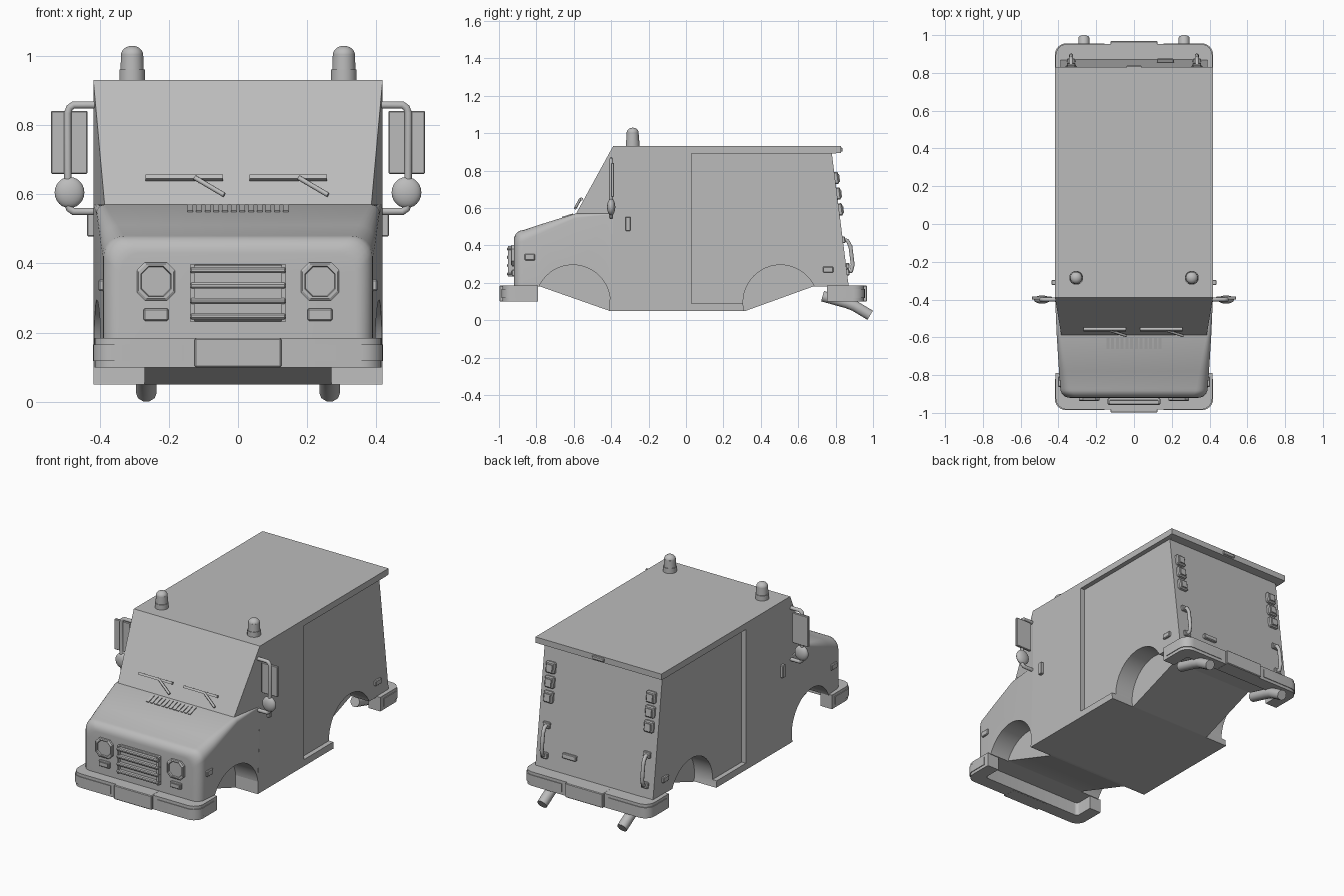
import bpy, bmesh, math
from mathutils import Vector, Matrix

if "Cube" in bpy.data.objects:
    bpy.data.objects.remove(bpy.data.objects["Cube"])

paint = bpy.data.materials.new("plain_grey")
paint.use_nodes = True
GREY = (0.5, 0.5, 0.5, 1)
paint.diffuse_color = GREY
paint.node_tree.nodes["Principled BSDF"].inputs["Base Color"].default_value = GREY
SIDES = (("left", 1), ("right", -1))


def finish(name, bm, smooth=False):
    bmesh.ops.recalc_face_normals(bm, faces=bm.faces)
    me = bpy.data.meshes.new(name)
    bm.to_mesh(me)
    bm.free()
    ob = bpy.data.objects.new(name, me)
    bpy.context.collection.objects.link(ob)
    me.materials.append(paint)
    if smooth:
        smooth_shade(ob)
    return ob


def smooth_shade(ob):
    bpy.ops.object.select_all(action='DESELECT')
    ob.select_set(True)
    bpy.context.view_layer.objects.active = ob
    bpy.ops.object.shade_smooth_by_angle(angle=math.radians(32))


def loft(name, rings, smooth=False):
    """Skin matching rings of points and cap both ends."""
    bm = bmesh.new()
    loops = [[bm.verts.new(p) for p in ring] for ring in rings]
    n = len(loops[0])
    for a, b in zip(loops, loops[1:]):
        for i in range(n):
            bm.faces.new((a[i], a[(i + 1) % n], b[(i + 1) % n], b[i]))
    bm.faces.new(loops[0])
    bm.faces.new(loops[-1])
    return finish(name, bm, smooth)


def side_prism(name, profile):
    """Profile of (half width, y, z) spanned from one side to the other."""
    return loft(name, [[(s * w, y, z) for w, y, z in profile] for s in (-1, 1)])


def box(name, centre, size, tilt=0, bevel=0, turn=0):
    bm = bmesh.new()
    bmesh.ops.create_cube(bm, size=1, matrix=Matrix.Diagonal((*size, 1)))
    if bevel:
        bmesh.ops.bevel(bm, geom=bm.edges[:], offset=bevel, segments=1, affect='EDGES')
    bm.transform(Matrix.Translation(centre) @ Matrix.Rotation(tilt, 4, 'X') @ Matrix.Rotation(turn, 4, 'Y'))
    return finish(name, bm)


def cylinder(name, centre, radius, depth, axis='Z', segs=32, top=None):
    bm = bmesh.new()
    bmesh.ops.create_cone(bm, cap_ends=True, segments=segs, radius1=radius,
                          radius2=top or radius, depth=depth)
    turn = Matrix.Rotation(math.pi / 2, 4, 'Y') if axis == 'X' else Matrix()
    bm.transform(Matrix.Translation(centre) @ turn)
    return finish(name, bm, True)


def ball(name, centre, size):
    bm = bmesh.new()
    bmesh.ops.create_uvsphere(bm, u_segments=24, v_segments=12, radius=1)
    bm.transform(Matrix.Translation(centre) @ Matrix.Diagonal((*size, 1)))
    return finish(name, bm, True)


def tube(name, points, radius):
    cu = bpy.data.curves.new(name, 'CURVE')
    cu.dimensions = '3D'
    cu.bevel_depth, cu.bevel_resolution, cu.use_fill_caps = radius, 3, True
    sp = cu.splines.new('POLY')
    sp.points.add(len(points) - 1)
    for p, co in zip(sp.points, points):
        p.co = (*co, 1)
    ob = bpy.data.objects.new(name, cu)
    bpy.context.collection.objects.link(ob)
    cu.materials.append(paint)
    return ob


def cut(ob, cutters):
    bpy.context.view_layer.objects.active = ob
    for c in cutters:
        c.hide_render = True
        m = ob.modifiers.new("cut", 'BOOLEAN')
        m.operation, m.object, m.solver = 'DIFFERENCE', c, 'EXACT'
        bpy.ops.object.modifier_apply(modifier=m.name)
        bpy.data.objects.remove(c)
    smooth_shade(ob)


# Cargo body with an overhanging roof, recessed side walls and rear wheel wells
W = 0.418
body = side_prism("cargo_body", [(W, y, z) for y, z in (
    (-.41, .05), (-.39, .57), (-.39, .93), (.83, .93), (.83, .895),
    (.78, .89), (.87, .18), (.68, .18), (.32, .05))])
cutters = []
for tag, s in SIDES:
    cutters.append(box("wall_recess", (s * .49, .53, .491), (.2, 1, .802)))
    cutters.append(cylinder("rear_well", (s * .42, .505, .095), .2, .3, 'X', 48))
cut(body, cutters)


# Hood: rounded sections that narrow towards the nose
def hood_ring(y, w, top, r):
    bottom = min(.18, max(.05, .05 + (-.41 - y) * .351))
    arc = [math.radians(a) for a in range(0, 91, 15)]
    right = [(w - r + r * math.cos(a), y, top - r + r * math.sin(a)) for a in arc]
    half = [(w, y, bottom)] + right
    return half + [(-x, yy, z) for x, yy, z in reversed(half)]


sections = [(-.39, .418, .57, .004), (-.41, .417, .57, .006), (-.59, .409, .57, .025),
            (-.78, .397, .511, .05), (-.87, .39, .481, .06)]
for step in range(1, 7):
    a = math.radians(step * 15)
    inset = .05 * (1 - math.cos(a))
    sections.append((-.87 - .05 * math.sin(a), .39 - inset, .481 - inset, .06))
hood = loft("hood", [hood_ring(*sec) for sec in sections])
cut(hood, [cylinder("front_well", (s * .42, -.605, .095), .2, .3, 'X', 48) for _, s in SIDES])

# Sloped windscreen
side_prism("windscreen", [(.385, -.59, .565), (W, -.39, .93), (W, -.39, .565)])
screen_tilt = -math.atan2(.2, .36)


def on_screen(x, z, out=.012):
    return Vector((x, -.59 + (z - .57) * .556 - out, z))


for tag, x in (("right", -.155), ("left", .145)):
    box(tag + "_wiper_blade", on_screen(x, .648), (.224, .014, .014), screen_tilt)
    tube(tag + "_wiper_arm", [on_screen(x + .03, .648, .018), on_screen(x + .115, .598, .018)], .007)

# Hood vents
for i in range(12):
    box(f"hood_vent_{i}", (-.138 + i * .0251, -.632, .558), (.016, .06, .008), math.atan(.31))

# Grille
NOSE = -.92
box("grille_plate", (0, NOSE, .315), (.27, .03, .165), bevel=.004)
for i in range(4):
    box(f"grille_bar_{i}", (0, -.94, .247 + i * .0445), (.278, .036, .017), bevel=.005)
for s in (-1, 1):
    box("grille_post", (s * .132, -.938, .315), (.012, .026, .165))


# Octagonal headlights, turn signals and marker lamps
def octagon(x, y, z, r, c):
    pts = ((r, r - c), (r - c, r), (c - r, r), (-r, r - c), (-r, c - r), (c - r, -r), (r - c, -r), (r, c - r))
    return [(x + a, y, z + b) for a, b in pts]


for tag, s in SIDES:
    x = s * .237
    loft(tag + "_headlight", [octagon(x, y, .348, r, .022) for y, r in
                              ((-.9, .055), (-.932, .055), (-.936, .05), (-.936, .044), (-.928, .042))])
    box(tag + "_signal_frame", (x, NOSE, .252), (.072, .024, .036), bevel=.004)
    box(tag + "_signal_lens", (x, -.932, .252), (.054, .008, .02))
    box(tag + "_front_marker", (s * .394, -.835, .337), (.018, .055, .034), bevel=.004)
    box(tag + "_rear_marker", (s * .394, .76, .27), (.018, .056, .032), bevel=.004)
    box(tag + "_cab_marker", (s * .425, -.31, .515), (.022, .026, .075), bevel=.003)


# Wrap-around bumpers
def bumper_path(x0, w, yend, yside, r):
    arc = [math.radians(90 - a) for a in range(0, 91, 15)]
    return ([(x0, yend)] + [(w - r + r * math.cos(a), yend - r + r * math.sin(a)) for a in arc]
            + [(w, yside)])


def bumper_half(name, s, d, x0, grow, yend, yside, t, z0, z1):
    outer = bumper_path(x0, W - .003 + grow, yend + grow, yside, .06)
    inner = bumper_path(x0, W - t, yend - t, yside, .02)
    outline = outer + inner[::-1]
    loft(name, [[(s * x, d * y, z) for x, y in outline] for z in (z0, z1)], True)


for end, d, yend, yside, x_pad in (("front", -1, .982, .79, .155), ("rear", 1, .952, .755, .155)):
    for tag, s in SIDES:
        bumper_half(f"{end}_bumper_{tag}", s, d, 0, 0, yend, yside, .08, .1, .184)
        bumper_half(f"{end}_bumper_pad_{tag}", s, d, x_pad, .004, yend, yside + .03, .03, .118, .166)
    box(end + "_bumper_centre", (0, d * (yend - .03), .142), (.25, .092, .085), bevel=.004)

# Rear wall fittings
REAR_TILT = math.atan(.127)


def rear_y(z):
    return .78 + (.89 - z) * .127


for tag, s in SIDES:
    for i, z in enumerate((.592, .677, .76)):
        box(f"{tag}_tail_light_{i}", (s * .333, rear_y(z) + .006, z), (.06, .026, .066), REAR_TILT, .006)
        box(f"{tag}_tail_lens_{i}", (s * .333, rear_y(z) + .02, z), (.036, .01, .042), REAR_TILT)
    grip = ((-.005, .43), (.024, .425), (.036, .395), (.036, .295), (.024, .262), (-.005, .257))
    tube(tag + "_grab_handle", [(s * .333, rear_y(z) + o, z) for o, z in grip], .011)
    for z in (.43, .257):
        box(tag + "_handle_foot", (s * .333, rear_y(z) + .004, z), (.045, .018, .036), REAR_TILT, .004)
box("plate_lamp", (.166, rear_y(.29) + .008, .29), (.09, .02, .03), REAR_TILT, .004)
box("roof_rear_lamp", (0, .828, .912), (.08, .02, .022), bevel=.004)

# Exhaust pipes, roof beacons and mirrors
for tag, s in SIDES:
    x = s * .265
    tube(tag + "_exhaust", [(x, .73, .128), (x, .86, .092), (x, .9, .077), (x, .985, .026)], .03)

    x = s * .306
    cylinder(tag + "_beacon_base", (x, -.285, .943), .037, .034)
    cylinder(tag + "_beacon_body", (x, -.285, .975), .034, .06, top=.032)
    ball(tag + "_beacon_dome", (x, -.285, 1.003), (.032, .032, .026))

    arm = ((.4, .858), (.475, .858), (.487, .85), (.492, .835), (.492, .575), (.487, .558), (.475, .55), (.4, .55))
    tube(tag + "_mirror_arm", [(s * px, -.4, pz) for px, pz in arm], .011)
    box(tag + "_mirror", (s * .488, -.392, .75), (.106, .016, .182), bevel=.003)
    ball(tag + "_round_mirror", (s * .487, -.4, .605), (.043, .022, .045))
